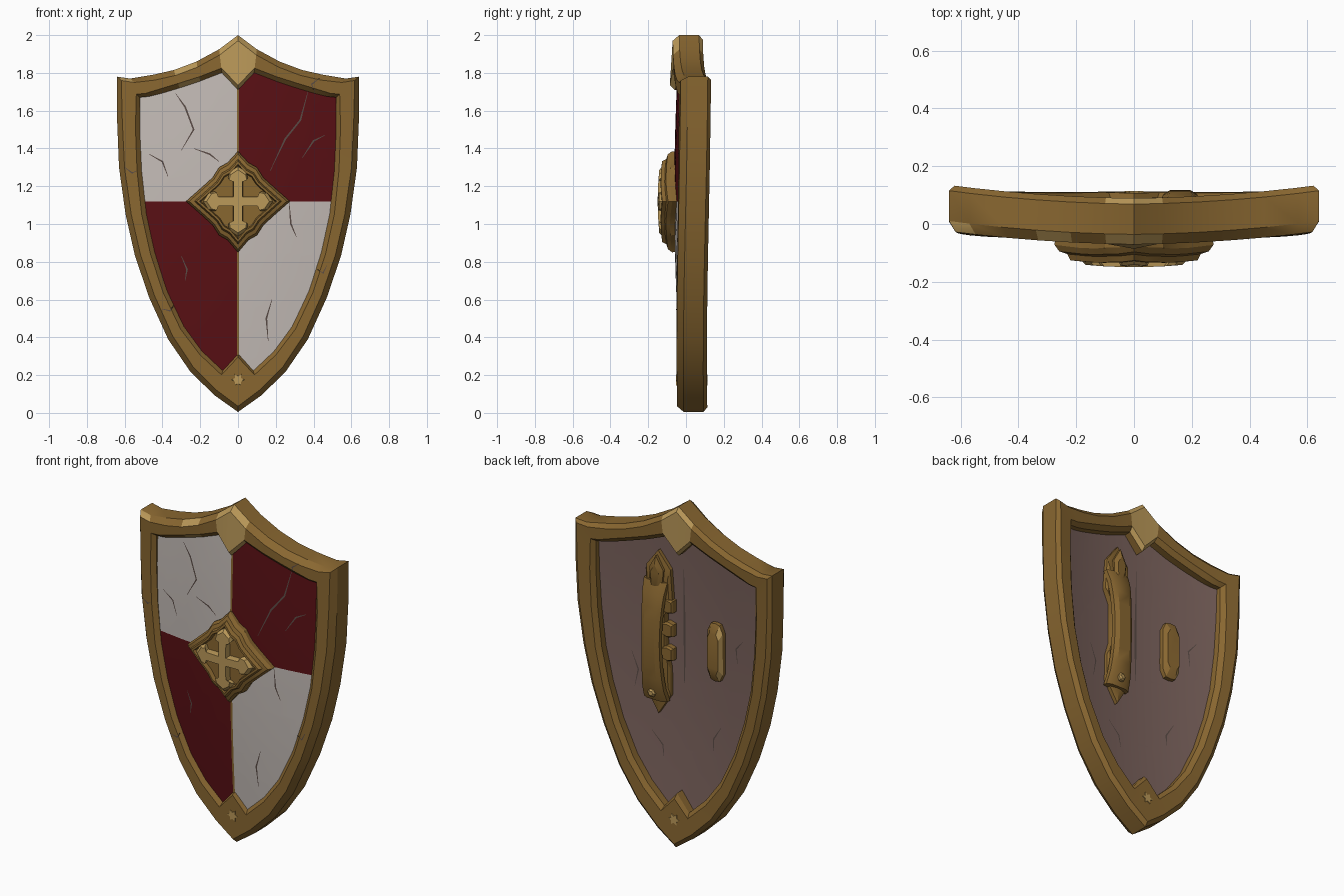
import bpy, bmesh, math
from mathutils import Vector

if "Cube" in bpy.data.objects:
    bpy.data.objects.remove(bpy.data.objects["Cube"])


def material(name, r, g, b):
    m = bpy.data.materials.new(name)
    m.diffuse_color = (r, g, b, 1)
    m.use_nodes = True
    m.node_tree.nodes["Principled BSDF"].inputs["Base Color"].default_value = m.diffuse_color
    return m


GOLD = material("dark gold", .25, .135, .03)
LIGHT = material("light gold", .50, .32, .10)
WHITE = material("off white", .55, .50, .47)
RED = material("deep red", .10, .005, .007)
BROWN = material("dusty brown", .20, .125, .11)
DARK = material("crack shadow", .10, .07, .06)


# Curved surfaces of the shield
def mid(x, z):
    return .033 - .012 * z + .06 * z * x * x


def front(x, z):
    return -.062 + .04 * (z - 1.15) ** 2 + .18 * x * x


THICK = .07


def back(x, z):
    return front(x, z) + THICK


def finish(name, bm, mats, rule=None):
    bmesh.ops.recalc_face_normals(bm, faces=bm.faces[:])
    bm.normal_update()
    if rule:
        for f in bm.faces:
            f.material_index = rule(f)
    me = bpy.data.meshes.new(name)
    bm.to_mesh(me)
    bm.free()
    ob = bpy.data.objects.new(name, me)
    bpy.context.collection.objects.link(ob)
    for m in mats:
        me.materials.append(m)
    bpy.ops.object.select_all(action='DESELECT')
    ob.select_set(True)
    bpy.context.view_layer.objects.active = ob
    bpy.ops.object.shade_smooth_by_angle(angle=math.radians(28))
    return ob


def loft(name, rings, mats, closed=False, rule=None):
    """Skin equal-length closed rings; cap the ends or join last to first."""
    bm = bmesh.new()
    vs = [[bm.verts.new(p) for p in ring] for ring in rings]
    n = len(rings[0])
    for i in range(len(vs) if closed else len(vs) - 1):
        a, b = vs[i], vs[(i + 1) % len(vs)]
        for k in range(n):
            bm.faces.new((a[k], a[(k + 1) % n], b[(k + 1) % n], b[k]))
    if not closed:
        bm.faces.new(vs[0])
        bm.faces.new(vs[-1])
    return finish(name, bm, mats, rule)


def mirrored(half):
    """Right half from top centre to bottom centre -> full loop."""
    return half + [(-x, z) for x, z in half[-2:0:-1]]


def plate(name, outline, cx, cz, layers, surf, mats, rule=None):
    """Raised plate: layers are (scale, offset from surface)."""
    rings = []
    for s, d in layers:
        rings.append([(cx + x * s, surf(cx + x * s, cz + z * s) + d, cz + z * s) for x, z in outline])
    return loft(name, rings, mats, rule=rule)


def ribbon(name, pts, width, surf, off, mat, taper=True):
    """Thin strip lying on a surface."""
    bm = bmesh.new()
    prev = None
    for i, (x, z) in enumerate(pts):
        a, b = Vector(pts[max(i - 1, 0)]), Vector(pts[min(i + 1, len(pts) - 1)])
        t = (b - a).normalized()
        w = width / 2 * (.25 if taper and i in (0, len(pts) - 1) else 1)
        cur = []
        for s in (1, -1):
            px, pz = x - t.y * w * s, z + t.x * w * s
            cur.append(bm.verts.new((px, surf(px, pz) + off, pz)))
        if prev:
            bm.faces.new((prev[0], prev[1], cur[1], cur[0]))
        prev = cur
    return finish(name, bm, [mat])


# Frame: matching outer and inner outlines
outer = mirrored([(0, 2.0), (.10, 1.925), (.22, 1.86), (.34, 1.815), (.45, 1.79), (.57, 1.77), (.64, 1.78),
                  (.64, 1.55), (.63, 1.3), (.595, 1.05), (.545, .83), (.47, .61), (.37, .39), (.25, .215),
                  (.12, .09), (0, .005)])
inner = mirrored([(0, 1.71), (.085, 1.80), (.2, 1.755), (.31, 1.72), (.41, 1.69), (.47, 1.675), (.52, 1.67),
                  (.52, 1.5), (.51, 1.28), (.485, 1.05), (.44, .85), (.375, .65), (.285, .46), (.19, .33),
                  (.08, .225), (0, .32)])
# (distance from outer edge, distance from inner edge, depth)
section = [(0, None, -.045), (.03, None, -.08), (None, .025, -.08), (None, 0, -.055),
           (None, 0, .055), (None, .025, .078), (.025, None, .08), (0, None, .06)]
rings = []
for do, di, depth in section:
    ring = []
    for o, i in zip(outer, inner):
        o, i = Vector(o), Vector(i)
        d = (i - o).normalized()
        p = o + d * do if di is None else i - d * di
        bump = -.018 if abs(o.x) < .01 and o.y > 1.5 and di is not None and depth < 0 else 0
        ring.append((p.x, mid(p.x, p.y) + depth + bump, p.y))
    rings.append(ring)


def frame_rule(f):
    c, n = f.calc_center_median(), f.normal
    if abs(c.x) < .1 and c.z > 1.65 and abs(n.y) > .3:
        return 1
    bevel = .25 < abs(n.y) < .93 and c.y < 0 and c.z > 1.74
    return 1 if bevel and (-.66 < c.x < -.56 or -.32 < c.x < -.25) else 0


loft("frame", rings, [GOLD, LIGHT], closed=True, rule=frame_rule)

# Panel: prism cut into quarters and bent to the curved surface
bm = bmesh.new()
grow = [Vector(i).lerp(Vector(o), .12) for o, i in zip(outer, inner)]
f0 = bm.faces.new([bm.verts.new((p.x, 0, p.y)) for p in grow])
ext = bmesh.ops.extrude_face_region(bm, geom=[f0], use_keep_orig=True)
for v in [g for g in ext["geom"] if isinstance(g, bmesh.types.BMVert)]:
    v.co.y = 1
bmesh.ops.triangulate(bm, faces=bm.faces[:])
cuts = [((k * .09, 0, 0), (1, 0, 0)) for k in range(-5, 6)]
cuts += [((0, 0, 1.12 + k * .14), (0, 0, 1)) for k in range(-6, 5)]
for co, no in cuts:
    bmesh.ops.bisect_plane(bm, geom=bm.verts[:] + bm.edges[:] + bm.faces[:], plane_co=co, plane_no=no)
for v in bm.verts:
    v.co.y = front(v.co.x, v.co.z) + v.co.y * THICK


def panel_rule(f):
    c = f.calc_center_median()
    if c.y > front(c.x, c.z) + .02:
        return 2
    return 1 if (c.x > 0) == (c.z > 1.12) else 0


finish("quartered_panel", bm, [WHITE, RED, BROWN], panel_rule)

# Gold seam on the front, dark seam on the back
ribbon("upper_seam", [(0, 1.36), (0, 1.5), (0, 1.72)], .012, front, -.004, GOLD, False)
ribbon("lower_seam", [(0, .3), (0, .5), (0, .7), (0, .88)], .012, front, -.004, GOLD, False)
ribbon("back_seam", [(0, .94), (0, 1.1), (0, 1.3), (0, 1.61)], .012, back, .004, DARK)

# Cracks on the panels and frame
cracks = [[(-.33, 1.69), (-.28, 1.62), (-.235, 1.5), (-.3, 1.39)], [(-.235, 1.4), (-.15, 1.37), (-.1, 1.33)],
          [(-.47, 1.37), (-.4, 1.33), (-.37, 1.25)], [(.37, 1.7), (.33, 1.55), (.25, 1.45), (.17, 1.28)],
          [(.46, 1.47), (.4, 1.44), (.34, 1.35)], [(.27, 1.12), (.28, 1.0), (.31, .93)],
          [(.18, .6), (.15, .5), (.16, .38)], [(-.3, .83), (-.27, .76), (-.28, .7)]]
for k, c in enumerate(cracks):
    ribbon(f"front_crack_{k}", c, .009, front, -.004, DARK)
for k, c in enumerate([[(.33, 1.05), (.29, .95), (.31, .85)], [(.2, .62), (.13, .55), (.12, .48)],
                       [(-.4, 1.3), (-.35, 1.24), (-.36, 1.15)], [(-.25, .75), (-.2, .67), (-.2, .6)]]):
    ribbon(f"back_crack_{k}", c, .009, back, .004, DARK)
for k, c in enumerate([[(.43, 1.77), (.39, 1.74), (.4, 1.71)], [(-.6, 1.3), (-.56, 1.27), (-.54, 1.28)],
                       [(.47, .78), (.45, .74), (.42, .76)], [(-.4, .55), (-.36, .54), (-.34, .57)]]):
    ribbon(f"frame_crack_{k}", c, .008, mid, -.083, DARK)

# Worn spots at the bottom tip, front and back
star = [(math.cos(a * math.pi / 6) * (.035, .02)[a % 2], math.sin(a * math.pi / 6) * (.035, .02)[a % 2])
        for a in range(12)]
for name, a, b in (("front_worn_spot", -.078, -.084), ("back_worn_spot", .076, .083)):
    plate(name, star, 0, .175, [(1, a), (.95, b)], mid, [LIGHT])

# Central boss with recessed middle
diamond = mirrored([(0, .265), (.055, .205), (.10, .18), (.135, .125), (.19, .075), (.275, 0),
                    (.19, -.075), (.135, -.125), (.10, -.18), (.055, -.205), (0, -.27)])


def dome(x, z):
    return .3 * (x * x + (z - 1.12) ** 2)


plate("boss", diamond, 0, 1.12, [(.98, -.03), (1, -.095), (.94, -.115), (.84, -.12), (.80, -.14),
                                 (.74, -.14), (.71, -.115)], dome, [GOLD])

# Flared cross on the boss
arm = [(-.026, .026), (-.026, .115), (-.052, .125), (-.045, .155), (0, .185),
       (.045, .155), (.052, .125), (.026, .115)]
cross = []
for q in range(4):
    for x, z in arm:
        for _ in range(q):
            x, z = z, -x
        cross.append((x, z))
plate("boss_cross", cross, 0, 1.12, [(1, -.10), (1, -.135), (.9, -.15)], dome, [LIGHT])

# Handle on the back: pointed base plate and bowed grip
base = mirrored([(0, .48), (.075, .38), (.085, .20), (.045, .12), (.045, -.12), (.07, -.2),
                 (.075, -.36), (0, -.48)])
plate("handle_base", base, .15, 1.215, [(1, -.01), (1, .022), (.86, .035)], back, [GOLD])
rings = []
for k in range(11):
    t = k / 10
    z = .82 + .70 * t
    lift = .028 + .055 * math.sin(math.pi * t) ** .6
    w = .058 + .018 * abs(2 * t - 1) ** 2
    y = back(.16, z) + lift
    rings.append([(.16 + x, y + d, z) for x, d in
                  ((-w, -.018), (w, -.018), (w, .008), (w * .6, .022), (-w * .6, .022), (-w, .008))])
loft("handle_grip", rings, [GOLD])

# Grip ends: leaf ridge on top, tabs at the side, rivet below
leaf = mirrored([(0, .12), (.045, .04), (.035, -.08), (0, -.11)])
plate("handle_leaf", leaf, .15, 1.55, [(1, .02), (1, .045), (.6, .06)], back, [GOLD])
tab = mirrored([(0, .045), (.035, .035), (.035, -.035), (0, -.045)])
for k, z in enumerate((1.10, 1.24, 1.38)):
    plate(f"handle_tab_{k}", tab, .09, z, [(1, -.01), (1, .03), (.8, .042)], back, [GOLD])
plate("handle_rivet", star[::2], .16, .87, [(.7, .03), (.7, .078), (.4, .086)], back, [LIGHT])

# Small strap plate on the other side
small = mirrored([(0, .17), (.03, .165), (.052, .12), (.052, -.12), (.03, -.165), (0, -.17)])
plate("strap_plate", small, -.22, 1.19, [(1, -.01), (1, .025), (.72, .05)], back, [GOLD, LIGHT],
      lambda f: 1 if .3 < f.normal.y < .93 and f.normal.x < -.1 else 0)
